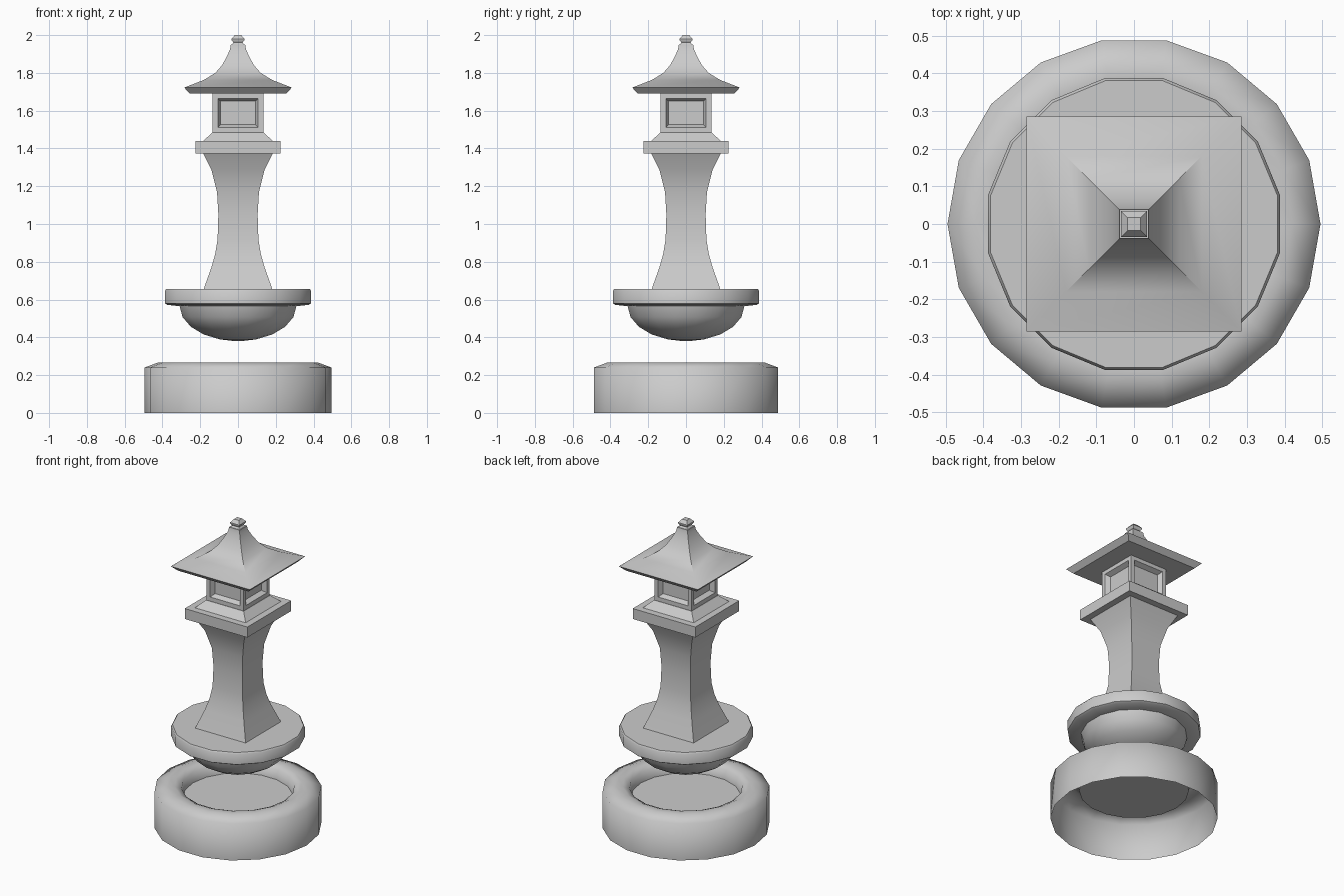
import bpy, bmesh, math

if "Cube" in bpy.data.objects:
    bpy.data.objects.remove(bpy.data.objects["Cube"])


def loft(name, profile, sides, turn=0.0, cap_bottom=True, cap_top=True, panels=False, angle=40):
    """Skin a stack of (radius, z) rings; for four sides the radius is the half width."""
    bm = bmesh.new()
    scale = math.sqrt(2) if sides == 4 else 1.0
    rings = []
    for r, z in profile:
        ring = []
        for i in range(sides):
            a = turn + 2 * math.pi * i / sides
            ring.append(bm.verts.new((r * scale * math.cos(a), r * scale * math.sin(a), z)))
        rings.append(ring)
    walls = []
    for low, high in zip(rings, rings[1:]):
        for i in range(sides):
            j = (i + 1) % sides
            walls.append(bm.faces.new((low[i], low[j], high[j], high[i])))
    if cap_bottom:
        bm.faces.new(rings[0][::-1])
    if cap_top:
        bm.faces.new(rings[-1])
    if panels:
        # window frames: flat border, then a bevelled recess
        bm.normal_update()
        bmesh.ops.inset_individual(bm, faces=walls, thickness=0.038)
        bmesh.ops.inset_individual(bm, faces=walls, thickness=0.021, depth=-0.03)
    mesh = bpy.data.meshes.new(name)
    bm.to_mesh(mesh)
    bm.free()
    obj = bpy.data.objects.new(name, mesh)
    bpy.context.collection.objects.link(obj)
    bpy.ops.object.select_all(action='DESELECT')
    obj.select_set(True)
    bpy.context.view_layer.objects.active = obj
    bpy.ops.object.shade_smooth_by_angle(angle=math.radians(angle))
    return obj


SQ = math.pi / 4

# Base ring, open underneath, with a sunken floor
loft("base_ring", [(0.495, 0), (0.495, 0.24), (0.42, 0.268), (0.375, 0.268),
                   (0.335, 0.25), (0.325, 0.19)], 18, cap_bottom=False, angle=75)

# Bowl with a wide flat rim
bowl = [(0.315 * math.sin(t), 0.565 - 0.185 * math.cos(t))
        for t in (math.radians(d) for d in (4, 18, 36, 54, 72, 90))]
loft("bowl", bowl + [(0.382, 0.572), (0.395, 0.58), (0.395, 0.645), (0.388, 0.655)],
     16, math.pi / 16)

# Waisted square column
loft("column", [(0.182, 0.655), (0.141, 0.77), (0.121, 0.84), (0.108, 0.92), (0.104, 1.05),
                (0.111, 1.17), (0.14, 1.285), (0.185, 1.375)], 4, SQ)

# Slab and sloped step
loft("slab", [(0.226, 1.372), (0.226, 1.44)], 4, SQ)
loft("step", [(0.183, 1.44), (0.136, 1.485)], 4, SQ)

# Lantern box with a recessed window on each side
loft("lantern_box", [(0.134, 1.485), (0.134, 1.692)], 4, SQ, panels=True)

# Sweeping roof
loft("roof", [(0.254, 1.69), (0.285, 1.722), (0.18, 1.763), (0.12, 1.80), (0.085, 1.84),
              (0.06, 1.885), (0.042, 1.925), (0.038, 1.95)], 4, SQ)

# Finial
loft("finial", [(0.038, 1.945), (0.024, 1.96), (0.034, 1.973), (0.034, 1.98), (0.017, 2.0)], 4, SQ)
